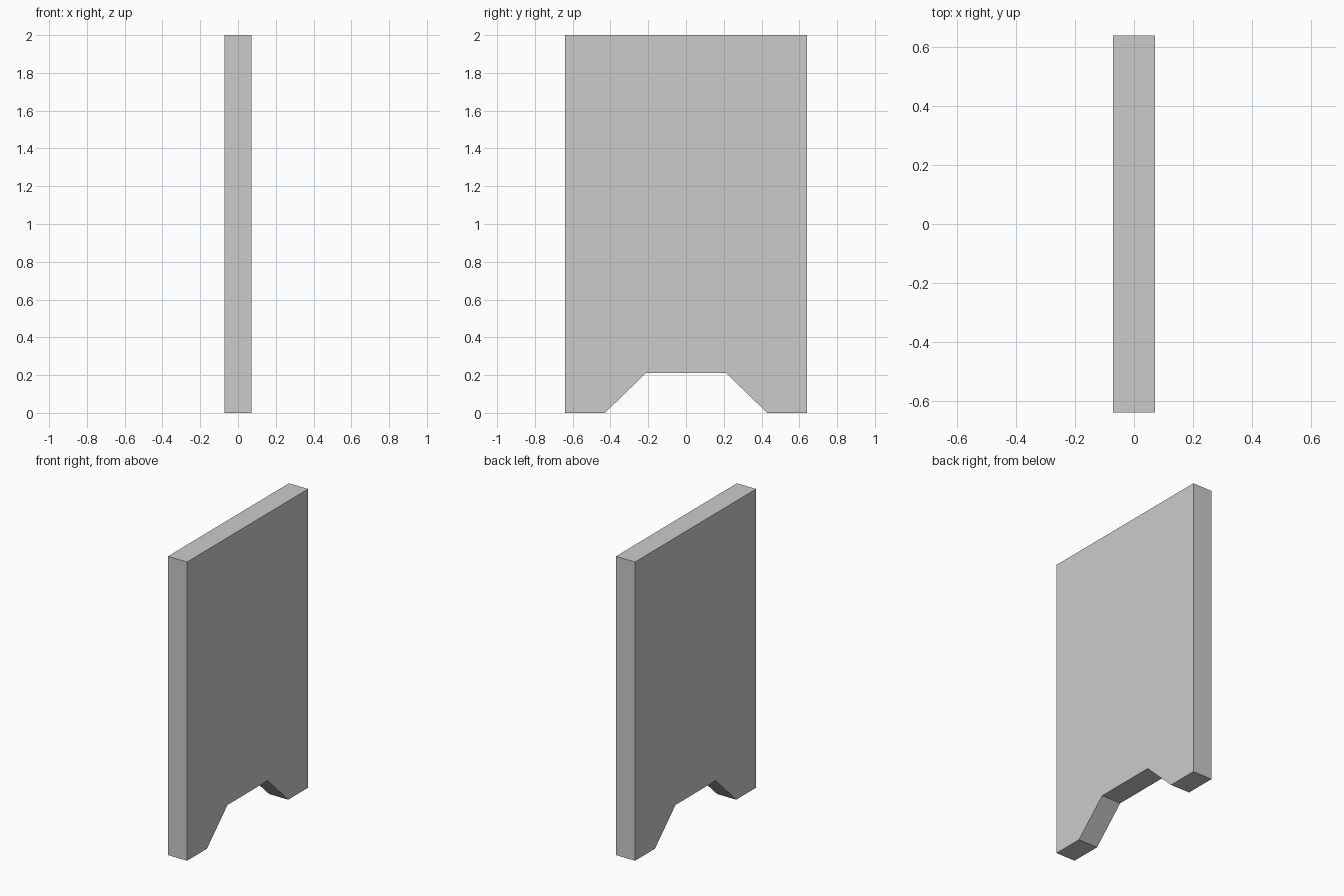
import bpy
import bmesh

if "Cube" in bpy.data.objects:
    bpy.data.objects.remove(bpy.data.objects["Cube"])

THICKNESS = 0.142

# Half of the side profile (y, z), mirrored to give the full outline
half = [(0.213, 0.21), (0.43, 0.0), (0.64, 0.0), (0.64, 2.0)]
outline = half + [(-y, z) for y, z in reversed(half)]

# Panel with a trapezoid foot notch, extruded along x
bm = bmesh.new()
face = bm.faces.new([bm.verts.new((-THICKNESS / 2, y, z)) for y, z in outline])
extruded = bmesh.ops.extrude_face_region(bm, geom=[face])["geom"]
verts = [g for g in extruded if isinstance(g, bmesh.types.BMVert)]
bmesh.ops.translate(bm, verts=verts, vec=(THICKNESS, 0, 0))
bmesh.ops.recalc_face_normals(bm, faces=bm.faces)

mesh = bpy.data.meshes.new("notched_panel")
bm.to_mesh(mesh)
bm.free()
panel = bpy.data.objects.new("notched_panel", mesh)
bpy.context.collection.objects.link(panel)
